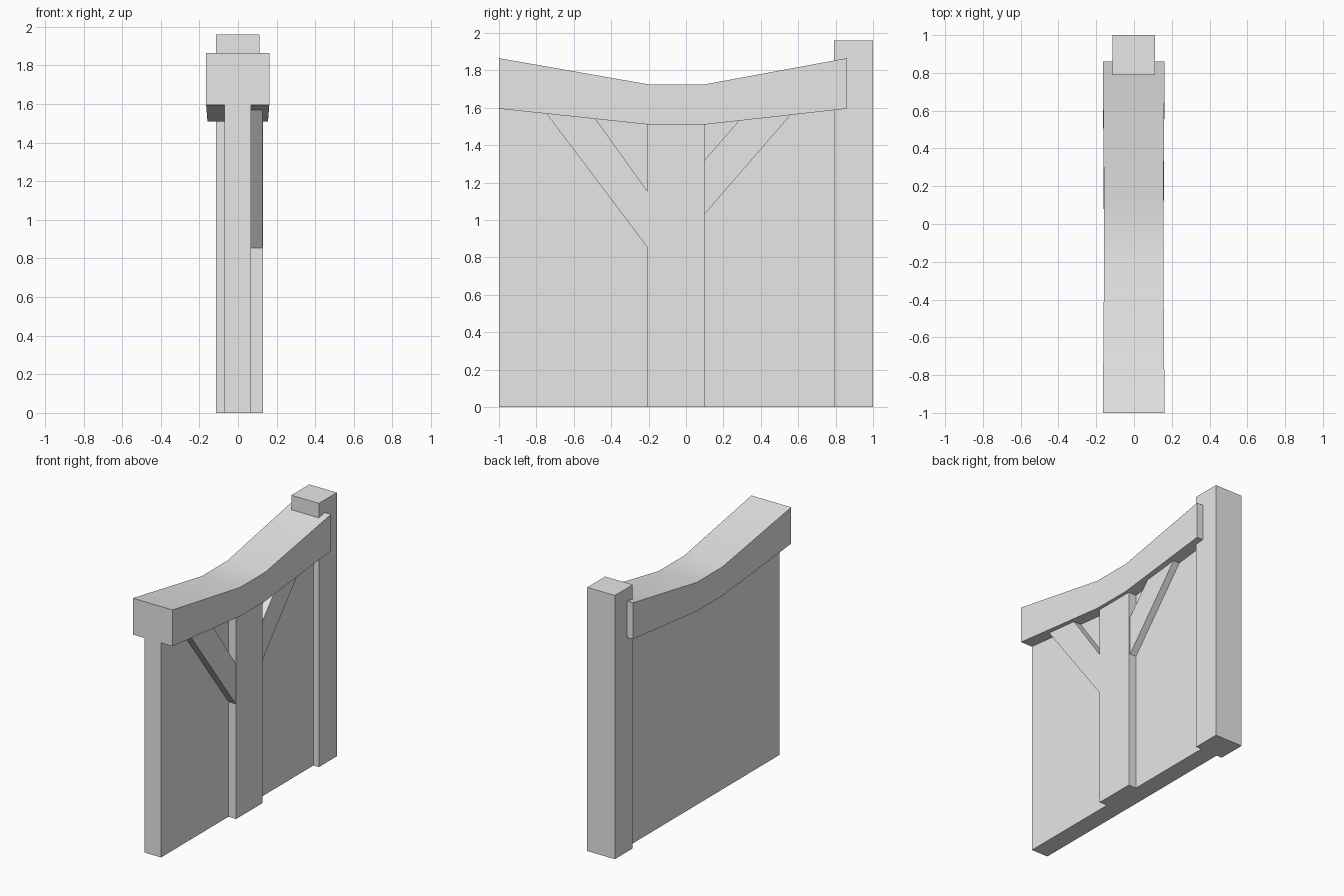
import bpy
import bmesh
import math

cube = bpy.data.objects.get("Cube")
if cube:
    bpy.data.objects.remove(cube, do_unlink=True)

# Single plain grey
grey = bpy.data.materials.new("plain_grey")
grey.use_nodes = True
grey.diffuse_color = (0.8, 0.8, 0.8, 1)
grey.node_tree.nodes["Principled BSDF"].inputs["Base Color"].default_value = (0.8, 0.8, 0.8, 1)


def prism(name, profile, x0, x1):
    """Extrude a (y, z) outline from x0 to x1."""
    bm = bmesh.new()
    face = bm.faces.new([bm.verts.new((x0, y, z)) for y, z in profile])
    result = bmesh.ops.extrude_face_region(bm, geom=[face])
    for v in result["geom"]:
        if isinstance(v, bmesh.types.BMVert):
            v.co.x = x1
    bmesh.ops.recalc_face_normals(bm, faces=bm.faces[:])
    mesh = bpy.data.meshes.new(name)
    bm.to_mesh(mesh)
    bm.free()
    mesh.materials.append(grey)
    obj = bpy.data.objects.new(name, mesh)
    bpy.context.collection.objects.link(obj)
    return obj


def block(name, x0, x1, y0, y1, z0, z1):
    return prism(name, [(y0, z0), (y1, z0), (y1, z1), (y0, z1)], x0, x1)


# Sagging top beam, a little narrower in the middle
lower = [(-1, 1.595), (-0.2, 1.51), (0.1, 1.51), (0.86, 1.595)]
upper = [(-1, 1.865), (-0.2, 1.725), (0.1, 1.725), (0.86, 1.865)]
beam = prism("top_beam", lower + upper[::-1], -0.165, 0.162)
for v in beam.data.vertices:
    if abs(v.co.y) < 0.5:
        v.co.x *= 0.96
bpy.context.view_layer.objects.active = beam
beam.select_set(True)
bpy.ops.object.shade_smooth_by_angle(angle=math.radians(30))
beam.select_set(False)

# Wall panel, its top edge tucked just inside the beam
wall_top = [(y, z + 0.01) for y, z in lower]
prism("wall_panel", [(-0.999, 0), (0.86, 0)] + wall_top[::-1], -0.07, 0.067)

# Posts
block("back_post", -0.115, 0.112, 0.79, 1.0, 0, 1.96)
block("middle_post", 0.06, 0.13, -0.207, 0.1, 0, 1.52)

# Diagonal braces on the left face
prism("front_brace", [(-0.2, 0.845), (-0.2, 1.145), (-0.49, 1.55), (-0.755, 1.58)], 0.06, 0.126)
prism("back_brace", [(0.09, 1.02), (0.09, 1.31), (0.295, 1.545), (0.575, 1.58)], 0.06, 0.118)
